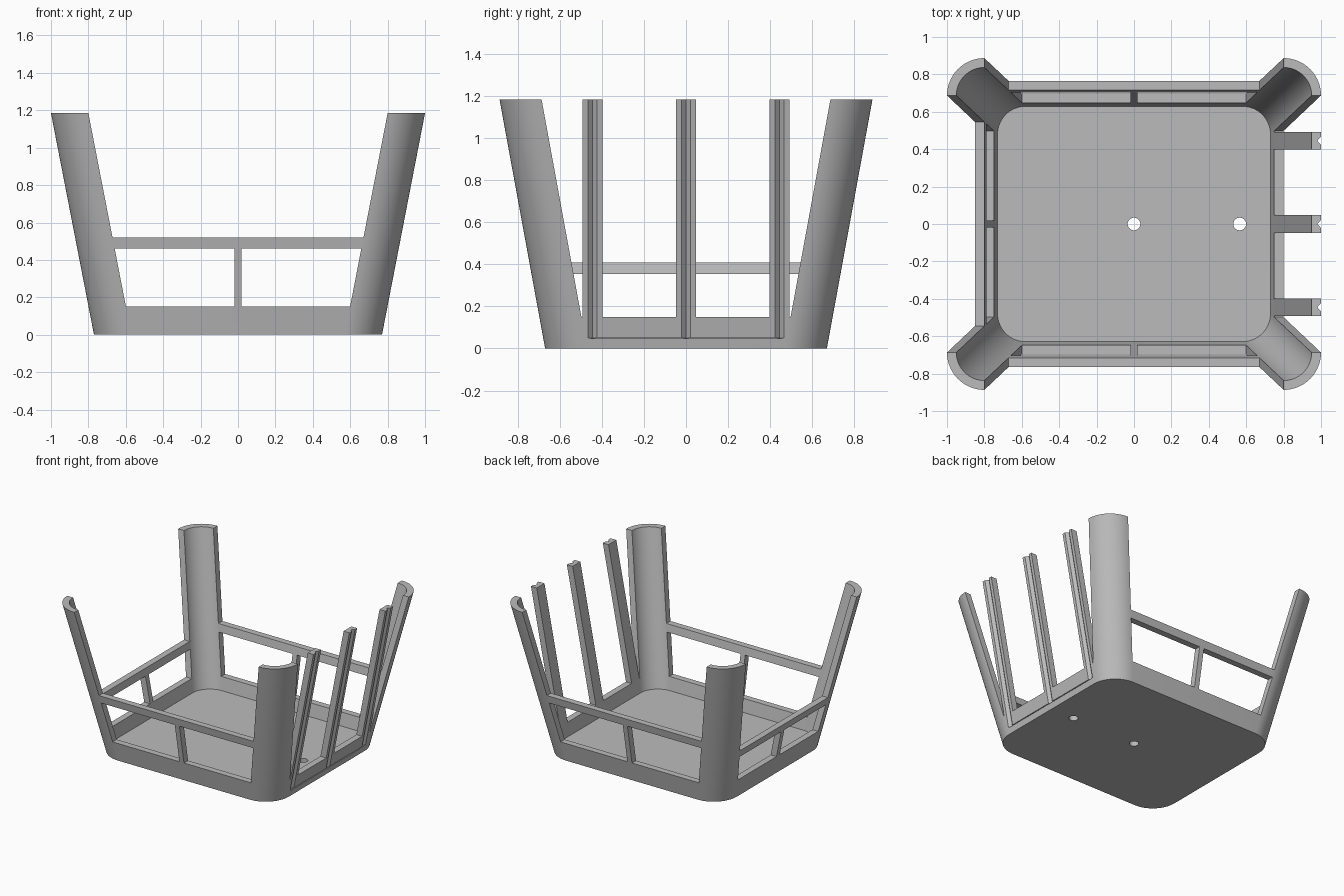
import bpy, bmesh, math

cube = bpy.data.objects.get("Cube")
if cube:
    bpy.data.objects.remove(cube, do_unlink=True)

grey = bpy.data.materials.new("plain grey")
grey.use_nodes = True
grey.diffuse_color = (0.5, 0.5, 0.5, 1)
grey.node_tree.nodes["Principled BSDF"].inputs["Base Color"].default_value = (0.5, 0.5, 0.5, 1)

HEIGHT, SILL, FLOOR, WALL, RADIUS = 1.185, 0.15, 0.05, 0.05, 0.2
STRUTS = (-0.445, 0, 0.445)


def half_x(z):
    return 0.77 + 0.23 * z / HEIGHT


def half_y(z):
    return 0.67 + 0.217 * z / HEIGHT


def arc(z, inset, quarter, steps=16):
    """One rounded corner of the leaning outline."""
    sx, sy = ((1, 1), (-1, 1), (-1, -1), (1, -1))[quarter]
    r = RADIUS - inset
    cx, cy = sx * (half_x(z) - RADIUS), sy * (half_y(z) - RADIUS)
    angles = [math.pi / 2 * (quarter + i / steps) for i in range(steps + 1)]
    return [(cx + r * math.cos(a), cy + r * math.sin(a)) for a in angles]


def rounded(z, inset):
    return [p for q in range(4) for p in arc(z, inset, q)]


def loft(name, layers):
    """Skin a closed solid through (z, outline) layers."""
    bm = bmesh.new()
    rings = [[bm.verts.new((x, y, z)) for x, y in outline] for z, outline in layers]
    for low, high in zip(rings, rings[1:]):
        for i in range(len(low)):
            j = (i + 1) % len(low)
            bm.faces.new((low[i], low[j], high[j], high[i]))
    bm.faces.new(rings[0][::-1])
    bm.faces.new(rings[-1])
    bmesh.ops.recalc_face_normals(bm, faces=bm.faces)
    mesh = bpy.data.meshes.new(name)
    bm.to_mesh(mesh)
    bm.free()
    mesh.materials.append(grey)
    obj = bpy.data.objects.new(name, mesh)
    bpy.context.collection.objects.link(obj)
    return obj


def prism(name, outline, z0, z1):
    return loft(name, [(z0, outline(z0)), (z1, outline(z1))])


def activate(obj):
    bpy.ops.object.select_all(action='DESELECT')
    obj.select_set(True)
    bpy.context.view_layer.objects.active = obj


def cut(obj, cutter):
    cutter.hide_render = True
    mod = obj.modifiers.new("cut", 'BOOLEAN')
    mod.operation, mod.solver, mod.object = 'DIFFERENCE', 'EXACT', cutter
    activate(obj)
    bpy.ops.object.modifier_apply(modifier=mod.name)
    bpy.data.objects.remove(cutter, do_unlink=True)


def smooth(obj):
    activate(obj)
    bpy.ops.object.shade_smooth_by_angle(angle=math.radians(25))


# Tray: shallow flared box with a sunken floor
tray = loft("tray", [(0, rounded(0, 0)), (SILL, rounded(SILL, 0)),
                     (SILL, rounded(SILL, WALL)), (FLOOR, rounded(FLOOR, WALL))])

# Two round holes through the floor
for hole_x in (0, 0.565):
    circle = [(hole_x + 0.034 * math.cos(math.tau * i / 24),
               0.034 * math.sin(math.tau * i / 24)) for i in range(24)]
    cut(tray, prism("hole_cutter", lambda z: circle, -0.1, 0.1))


# Wiring grooves on the left wall: one per strut, joined along the bottom
def groove(y, depth=0.02, half=0.022):
    def outline(z):
        x = half_x(z)
        return [(x + 0.01, y - half), (x + 0.01, y + half), (x, y + half),
                (x - depth, y), (x, y - half)]
    return outline


for y in STRUTS:
    cut(tray, prism("groove_cutter", groove(y), FLOOR, SILL + 0.05))
cut(tray, prism("channel_cutter",
                lambda z: [(half_x(z) - 0.008, -0.455), (half_x(z) + 0.02, -0.455),
                           (half_x(z) + 0.02, 0.455), (half_x(z) - 0.008, 0.455)],
                FLOOR - 0.003, FLOOR + 0.003))
smooth(tray)

# Curved corner posts
for q, label in enumerate(("back_left", "back_right", "front_right", "front_left")):
    post = prism(label + "_post",
                 lambda z: arc(z, 0, q) + arc(z, WALL, q)[::-1], SILL, HEIGHT)
    smooth(post)


# Rails and short uprights following the leaning walls
def wall_bar(name, side, z0, z1, half_width=None):
    def outline(z):
        if side in ("front", "back"):
            s = -1 if side == "front" else 1
            w = half_width or half_x(z) - RADIUS
            a, b = s * half_y(z), s * (half_y(z) - WALL)
            return [(-w, a), (w, a), (w, b), (-w, b)]
        w = half_width or half_y(z) - RADIUS
        a, b = -half_x(z), WALL - half_x(z)
        return [(a, -w), (a, w), (b, w), (b, -w)]
    return prism(name, outline, z0, z1)


for side, low, high in (("front", 0.46, 0.52), ("back", 0.46, 0.52), ("right", 0.355, 0.41)):
    wall_bar(side + "_rail", side, low, high)
    wall_bar(side + "_upright", side, SILL, low, 0.02)


# Three tall grooved struts on the left wall
def strut(y, half=0.048):
    def outline(z):
        x = half_x(z)
        return [(x - WALL, y - half), (x, y - half), (x, y - 0.022), (x - 0.02, y),
                (x, y + 0.022), (x, y + half), (x - WALL, y + half)]
    return outline


for y, label in zip(STRUTS, ("front", "middle", "back")):
    prism(label + "_strut", strut(y), SILL, HEIGHT)
